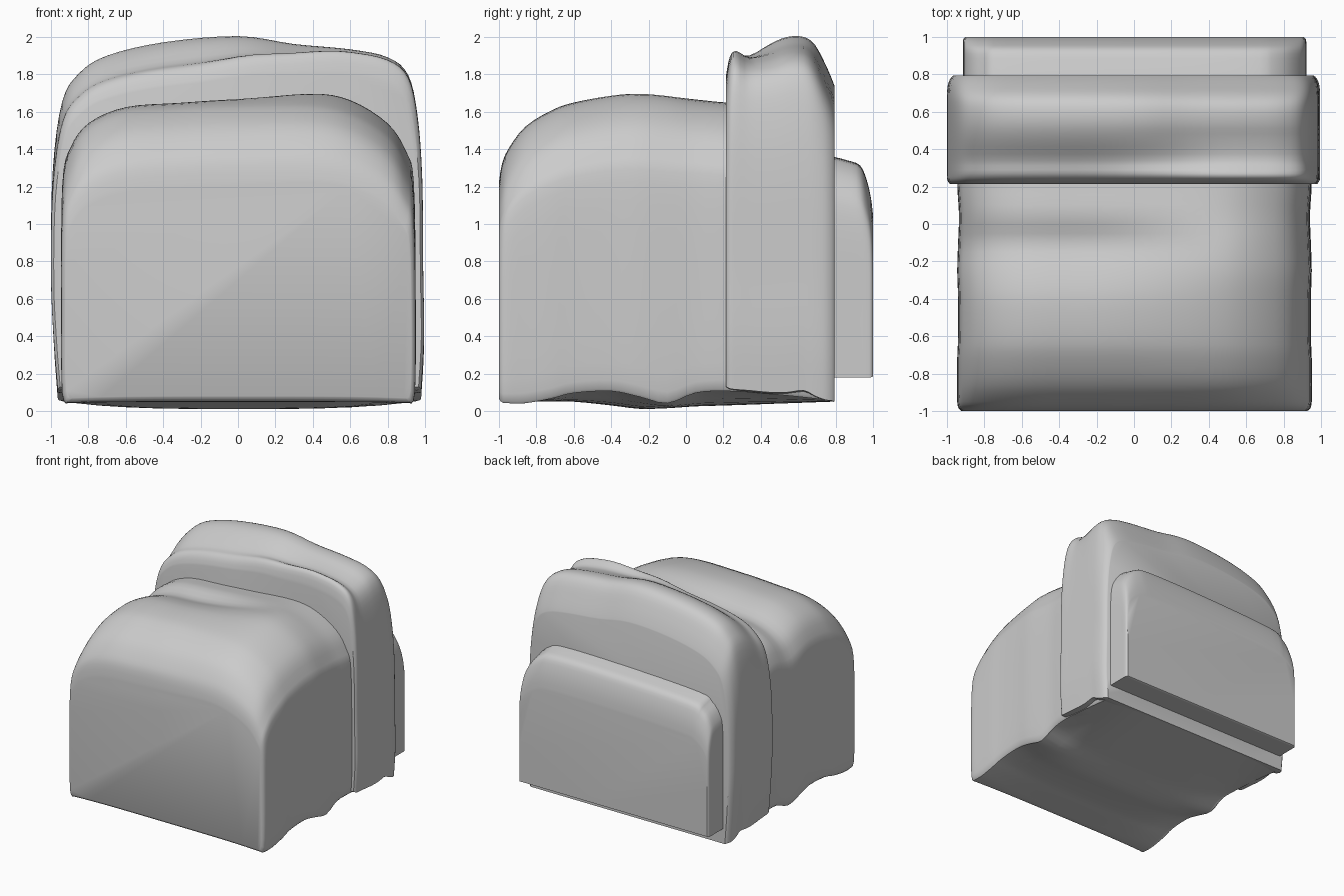
import bpy, bmesh, math


def resample(rows, n):
    """Catmull-Rom through tuples of any size, n steps per span."""
    out = []
    ext = [rows[0]] + rows + [rows[-1]]
    for i in range(len(rows) - 1):
        a, b, c, d = ext[i:i + 4]
        for k in range(n):
            t = k / n
            out.append([0.5 * (2 * q + (r - p) * t + (2 * p - 5 * q + 4 * r - s) * t * t
                               + (3 * q - p - 3 * r + s) * t ** 3)
                        for p, q, r, s in zip(a, b, c, d)])
    out.append(list(rows[-1]))
    return out


def loft(name, profile, stations, steps=3, angle=40, under=12):
    """Sweep an arch profile (x, z) along y.
    Station: y, width scale, left and right height scale, side edge z, underside z."""
    arch = resample(profile, 4)
    top = max(p[1] for p in arch)
    bm = bmesh.new()
    rings = []
    y0, y1 = stations[0][0], stations[-1][0]
    for y, sx, left, right, edge, belly in resample(stations, steps):
        y = min(max(y, y0), y1)
        ring = []
        for x, z in arch:
            t = min(max((x + 0.3) / 0.9, 0), 1)
            t = t * t * (3 - 2 * t)
            s = left + (right - left) * t
            ring.append(bm.verts.new((x * sx, y, edge + (top * s - edge) * z / top)))
        xa, xb = arch[-1][0] * sx, arch[0][0] * sx
        for k in range(1, under):
            f = k / under
            w = abs(2 * f - 1) ** 4
            ring.append(bm.verts.new((xa + (xb - xa) * f, y, belly + (edge - belly) * w)))
        rings.append(ring)
    n = len(rings[0])
    for a, b in zip(rings, rings[1:]):
        for i in range(n):
            j = (i + 1) % n
            bm.faces.new((a[i], a[j], b[j], b[i]))
    bm.faces.new(rings[0])
    bm.faces.new(rings[-1])
    bmesh.ops.recalc_face_normals(bm, faces=bm.faces)
    mesh = bpy.data.meshes.new(name)
    bm.to_mesh(mesh)
    bm.free()
    obj = bpy.data.objects.new(name, mesh)
    bpy.context.collection.objects.link(obj)
    bpy.ops.object.select_all(action='DESELECT')
    obj.select_set(True)
    bpy.context.view_layer.objects.active = obj
    bpy.ops.object.shade_smooth_by_angle(angle=math.radians(angle))
    return obj


# Main cushion, with sagging underside running back beneath the band
loft("main_cushion",
     [(-0.90, 0), (-0.94, 0.06), (-0.945, 0.6), (-0.94, 1.2), (-0.9, 1.39), (-0.8, 1.53),
      (-0.6, 1.62), (-0.3, 1.645), (0, 1.67), (0.38, 1.70), (0.6, 1.66), (0.8, 1.53),
      (0.9, 1.37), (0.94, 1.2), (0.95, 0.6), (0.945, 0.06), (0.91, 0)],
     [(-1.0, 0.975, 0.72, 0.72, 0.07, 0.08),
      (-0.985, 0.992, 0.79, 0.77, 0.05, 0.06),
      (-0.95, 1.0, 0.84, 0.82, 0.045, 0.05),
      (-0.86, 1.0, 0.91, 0.89, 0.045, 0.05),
      (-0.72, 1.0, 0.965, 0.94, 0.07, 0.05),
      (-0.60, 0.995, 0.99, 0.965, 0.10, 0.05),
      (-0.40, 0.995, 1.0, 0.99, 0.11, 0.03),
      (-0.25, 1.0, 0.985, 1.0, 0.08, 0.012),
      (-0.10, 0.995, 0.96, 0.995, 0.045, 0.015),
      (0.05, 0.99, 0.98, 0.98, 0.10, 0.025),
      (0.22, 1.0, 0.97, 0.97, 0.11, 0.03),
      (0.50, 1.0, 0.96, 0.96, 0.09, 0.04),
      (0.78, 1.0, 0.96, 0.96, 0.06, 0.05)])

# Raised padded band wrapping over the back
loft("back_band",
     [(-0.965, 0), (-0.985, 0.3), (-1.0, 0.7), (-0.99, 1.25), (-0.94, 1.63), (-0.85, 1.79),
      (-0.7, 1.89), (-0.4, 1.965), (0, 2.0), (0.3, 1.955), (0.6, 1.925), (0.8, 1.88),
      (0.91, 1.78), (0.96, 1.55), (0.985, 1.2), (0.99, 0.7), (0.995, 0.3), (0.98, 0)],
     [(0.215, 0.985, 0.88, 0.93, 0.13, 0.11),
      (0.235, 0.998, 0.91, 0.98, 0.12, 0.10),
      (0.27, 1.0, 0.93, 0.995, 0.115, 0.09),
      (0.34, 1.0, 0.94, 0.975, 0.11, 0.07),
      (0.45, 1.0, 0.98, 0.985, 0.10, 0.06),
      (0.54, 1.0, 1.0, 1.0, 0.10, 0.06),
      (0.63, 1.0, 1.0, 1.0, 0.11, 0.06),
      (0.69, 1.0, 0.98, 0.975, 0.08, 0.06),
      (0.745, 0.995, 0.93, 0.92, 0.06, 0.055),
      (0.78, 0.98, 0.89, 0.88, 0.055, 0.05),
      (0.795, 0.965, 0.87, 0.86, 0.05, 0.05)])

# Rear pocket panel with flat bottom
loft("rear_pocket",
     [(-0.915, 0), (-0.915, 0.5), (-0.912, 0.98), (-0.885, 1.14), (-0.81, 1.25), (-0.68, 1.31),
      (0, 1.35), (0.6, 1.36), (0.76, 1.32), (0.87, 1.19), (0.917, 1.0), (0.92, 0.5), (0.92, 0)],
     [(0.78, 1.0, 1.0, 1.0, 0.18, 0.18),
      (0.86, 1.0, 0.985, 0.985, 0.18, 0.18),
      (0.93, 1.0, 0.965, 0.965, 0.18, 0.18),
      (0.965, 1.0, 0.91, 0.91, 0.18, 0.18),
      (0.988, 0.997, 0.84, 0.84, 0.18, 0.18),
      (1.0, 0.985, 0.77, 0.77, 0.185, 0.185)])
